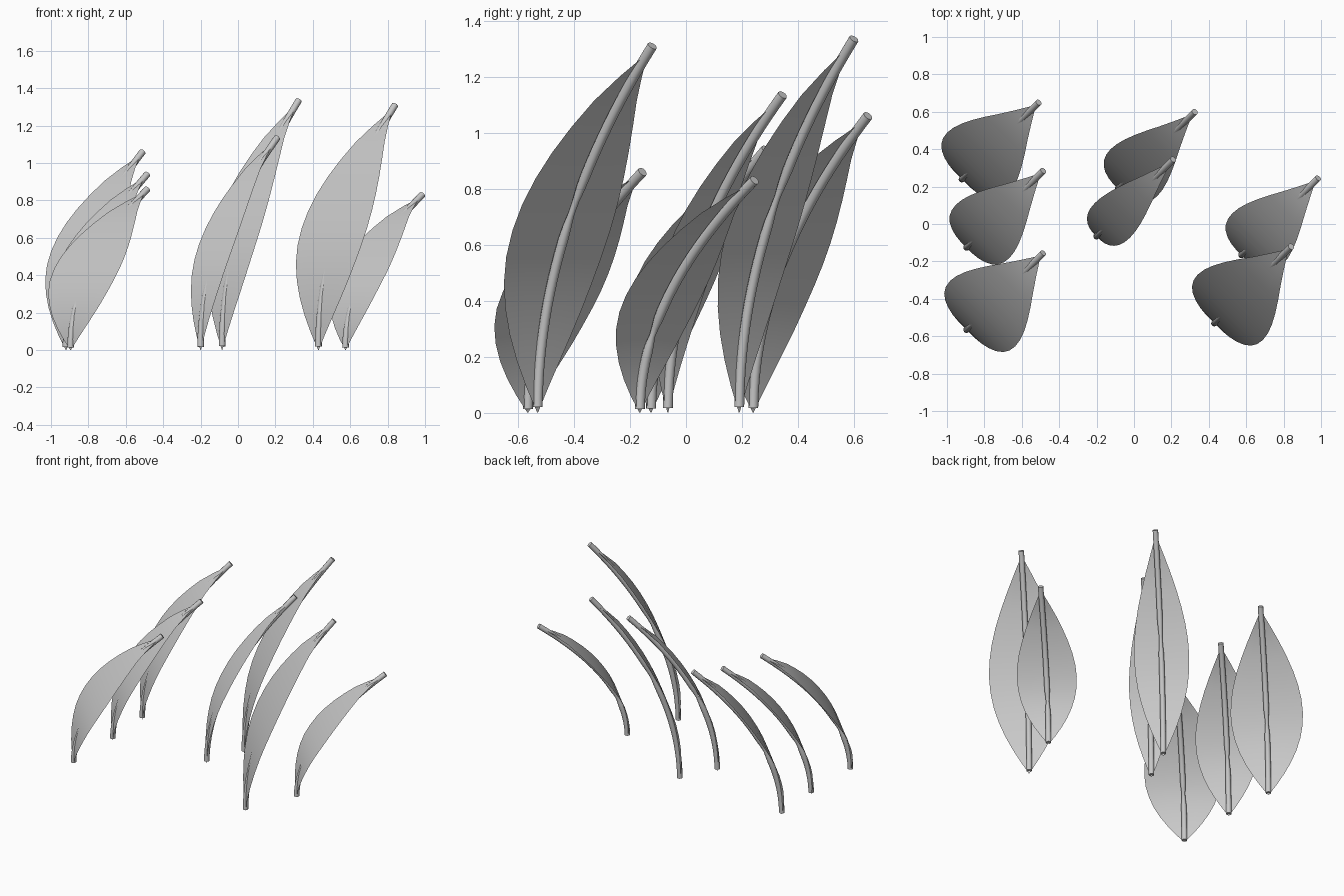
import bpy, bmesh, math
from mathutils import Vector

cube = bpy.data.objects.get("Cube")
if cube:
    bpy.data.objects.remove(cube, do_unlink=True)


def make_material(name, value):
    mat = bpy.data.materials.new(name)
    mat.use_nodes = True
    colour = (value, value, value, 1)
    mat.diffuse_color = colour
    mat.node_tree.nodes["Principled BSDF"].inputs["Base Color"].default_value = colour
    return mat


grey = make_material("light_grey", 0.58)

LEAN = 0.41 * math.sqrt(2)                 # horizontal reach of every leaf
ALONG = Vector((1, 1, 0)).normalized()     # direction the leaves lean
ACROSS = Vector((1, -1, 0)).normalized()   # direction of the blade width
UP = Vector((0, 0, 1))
RADIUS = 0.018


def spine(base, height, t):
    """Point on the arching midrib and its normal on the outer side."""
    point = base + ALONG * LEAN * t * t + UP * height * t
    normal = (UP * 2 * LEAN * t - ALONG * height).normalized()
    return point, normal


def add_object(name, bm):
    mesh = bpy.data.meshes.new(name)
    bmesh.ops.recalc_face_normals(bm, faces=bm.faces)
    bm.to_mesh(mesh)
    bm.free()
    mesh.materials.append(grey)
    obj = bpy.data.objects.new(name, mesh)
    bpy.context.collection.objects.link(obj)


def add_blade(name, base, height, width, rows=14):
    # Thin pointed sheet, resting just outside the rib along its middle
    bm = bmesh.new()
    previous = None
    for i in range(rows + 1):
        s = i / rows
        t = s * 0.98
        point, normal = spine(base, height, t)
        point += normal * 0.021 * min(1, t / 0.38, (1 - s) / 0.12)
        half = width * math.sin(math.pi * s) + 0.002
        row = [bm.verts.new(point + ACROSS * half * k / 2) for k in range(-2, 3)]
        if previous:
            for k in range(4):
                bm.faces.new((previous[k], previous[k + 1], row[k + 1], row[k])).smooth = True
        previous = row
    add_object(name, bm)


def add_rib(name, base, height, rows=28, sides=10):
    # Round midrib, with a narrow neck part way up
    bm = bmesh.new()
    neck = 0.34 + 0.45 * (height - 0.83)
    rings = []
    for i in range(rows + 1):
        t = 0.015 + 0.985 * i / rows
        point, normal = spine(base, height, t)
        radius = RADIUS * (1 - 0.45 * max(0, 1 - abs(t - neck) / 0.07))
        ring = []
        for k in range(sides):
            a = math.tau * k / sides
            ring.append(bm.verts.new(point + radius * (normal * math.cos(a) + ACROSS * math.sin(a))))
        rings.append(ring)
    for low, high in zip(rings, rings[1:]):
        for k in range(sides):
            n = (k + 1) % sides
            bm.faces.new((low[k], low[n], high[n], high[k])).smooth = True
    bm.faces.new(rings[0])
    bm.faces.new(rings[-1])
    add_object(name, bm)


# Base x, base y, height and half width of each leaf
leaves = {
    "right_back": (-0.92, 0.24, 1.06, 0.23),
    "right_middle": (-0.895, -0.125, 0.94, 0.20),
    "right_front": (-0.895, -0.565, 0.86, 0.245),
    "centre_back": (-0.085, 0.19, 1.335, 0.175),
    "centre_front": (-0.20, -0.065, 1.135, 0.13),
    "left_back": (0.575, -0.165, 0.83, 0.19),
    "left_front": (0.43, -0.53, 1.31, 0.245),
}
for name, (x, y, height, width) in leaves.items():
    base = Vector((x, y, 0))
    add_blade(name + "_leaf_blade", base, height, width)
    add_rib(name + "_leaf_rib", base, height)
